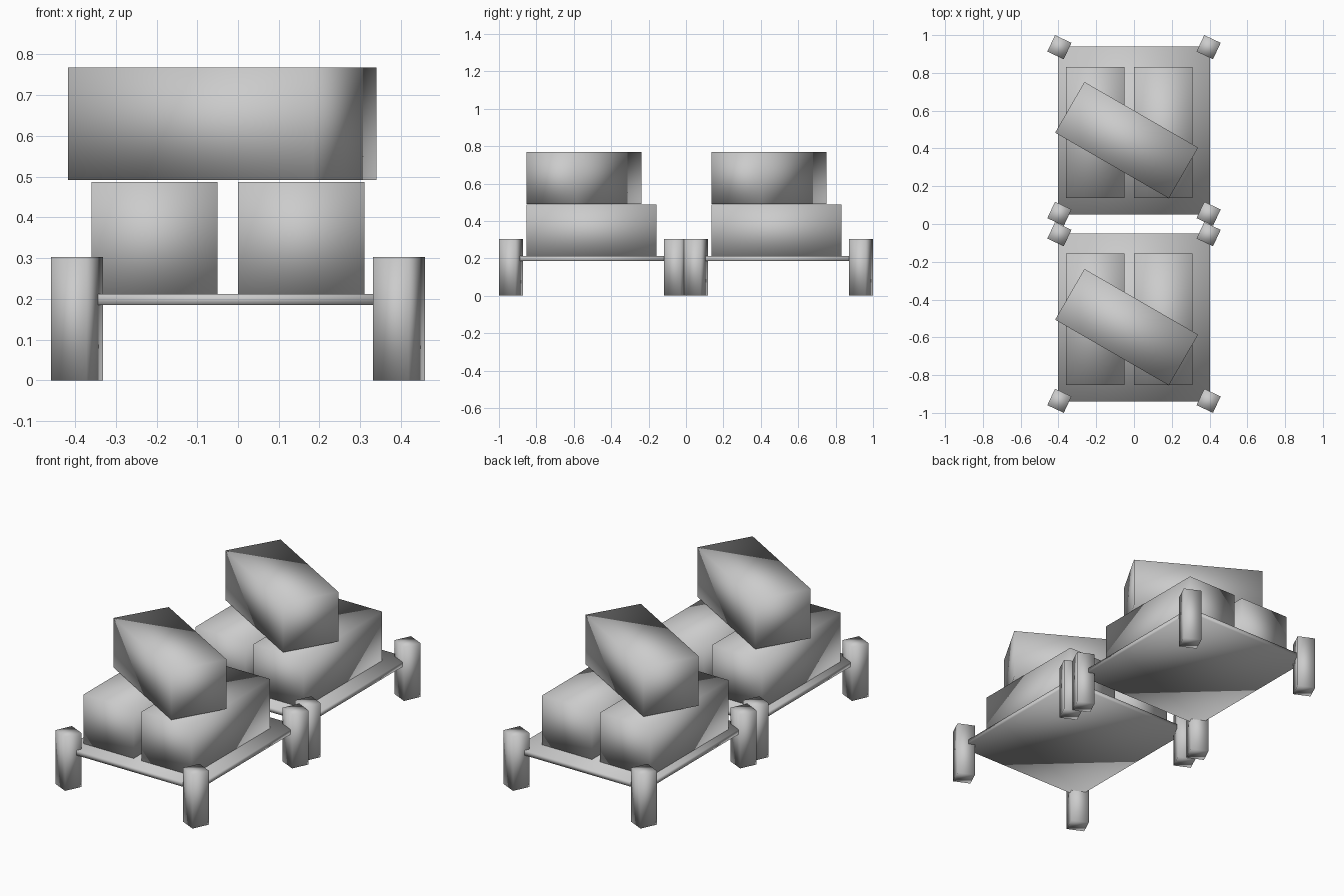
import bpy, bmesh
from math import radians
from mathutils import Matrix

if "Cube" in bpy.data.objects:
    bpy.data.objects.remove(bpy.data.objects["Cube"])


def block(name, size, centre, turn=0.0):
    """Eight-cornered, smooth-shaded block turned about its vertical axis (degrees)."""
    bm = bmesh.new()
    bmesh.ops.create_cube(bm, size=1, matrix=Matrix.Diagonal((*size, 1)))
    for f in bm.faces:
        f.smooth = True
    mesh = bpy.data.meshes.new(name)
    bm.to_mesh(mesh)
    bm.free()
    obj = bpy.data.objects.new(name, mesh)
    obj.location = centre
    obj.rotation_euler.z = radians(turn)
    bpy.context.collection.objects.link(obj)
    return obj


CRATE_W, CRATE_L, CRATE_H = 0.31, 0.695, 0.277

# Two identical loaded platforms, front and rear
for label, y in (("front", -0.495), ("rear", 0.495)):
    # Thin deck
    block(f"{label}_deck", (0.806, 0.89, 0.027), (0, y, 0.198))

    # Twisted square corner posts
    for sx, xn in ((-1, "left"), (1, "right")):
        for sy, yn in ((-1, "near"), (1, "far")):
            block(f"{label}_post_{yn}_{xn}", (0.096, 0.096, 0.302),
                  (sx * 0.395, y + sy * 0.441, 0.151), -25)

    # Two crates side by side on the deck
    for x, xn in ((-0.205, "left"), (0.155, "right")):
        block(f"{label}_crate_{xn}", (CRATE_W, CRATE_L, CRATE_H),
              (x, y - 0.01, 0.21 + CRATE_H / 2))

    # Third crate laid across the top at an angle
    block(f"{label}_crate_top", (CRATE_L, CRATE_W, CRATE_H),
          (-0.039, y - 0.051, 0.491 + CRATE_H / 2), -30)
